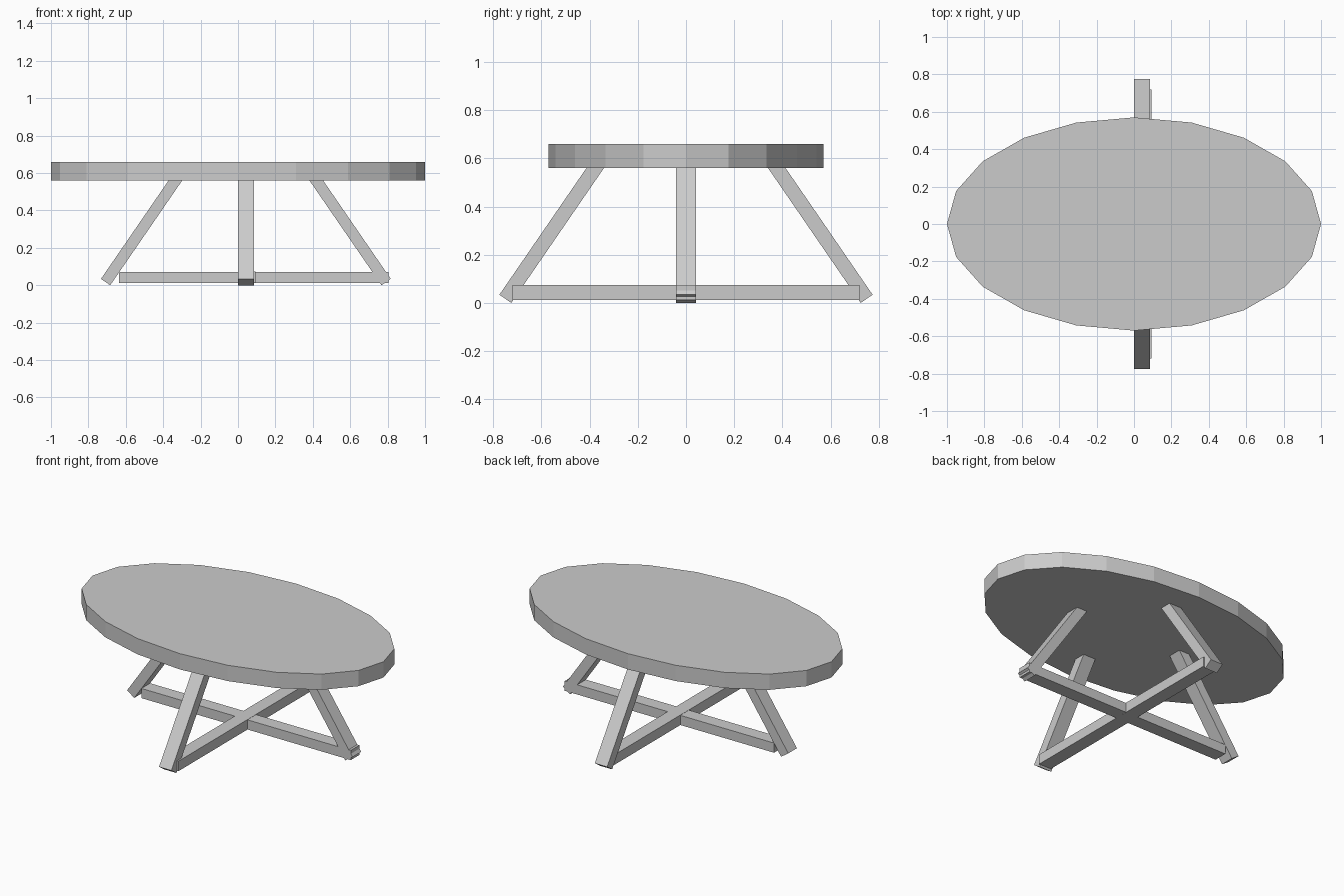
import bpy, bmesh
from math import radians, sin, cos
from mathutils import Matrix, Vector

if "Cube" in bpy.data.objects:
    bpy.data.objects.remove(bpy.data.objects["Cube"])

def make(name, matrix, sides=None):
    bm = bmesh.new()
    if sides:
        bmesh.ops.create_cone(bm, cap_ends=True, segments=sides,
                              radius1=1, radius2=1, depth=1)
    else:
        bmesh.ops.create_cube(bm, size=1)
    # put a vertex exactly on +x for the round top
    if sides:
        v = max(bm.verts, key=lambda v: v.co.x)
        if abs(v.co.y) > 1e-4:
            bmesh.ops.rotate(bm, verts=bm.verts, matrix=Matrix.Rotation(radians(180 / sides), 3, 'Z'))
    bmesh.ops.transform(bm, matrix=matrix, verts=bm.verts)
    mesh = bpy.data.meshes.new(name)
    bm.to_mesh(mesh)
    bm.free()
    ob = bpy.data.objects.new(name, mesh)
    bpy.context.collection.objects.link(ob)
    return ob

def scaled(x, y, z):
    return Matrix.Diagonal((x, y, z, 1))

CX = 0.042          # base sits slightly off centre
WIDE, THICK = 0.085, 0.06
TILT = radians(34.5)
LEG = 0.71

# Oval twenty-sided tabletop
make("tabletop", Matrix.Translation((0, 0, 0.61)) @ scaled(1, 0.57, 0.098), 20)

# Four legs leaning in from the feet to the tabletop
for i, name in enumerate(("right_leg", "back_leg", "left_leg", "front_leg")):
    mid = Vector((0.75 - sin(TILT) * LEG / 2, 0, 0.017 + cos(TILT) * LEG / 2))
    make(name, Matrix.Translation((CX, 0, 0)) @ Matrix.Rotation(radians(90 * i), 4, 'Z')
         @ Matrix.Translation(mid) @ Matrix.Rotation(-TILT, 4, 'Y')
         @ scaled(THICK, WIDE, LEG))

# Crossed floor stretchers
make("side_stretcher", Matrix.Translation((0.085, 0, 0.042)) @ scaled(1.44, WIDE, THICK))
make("depth_stretcher", Matrix.Translation((0.052, 0, 0.0425)) @ scaled(WIDE, 1.44, THICK + 0.002))
